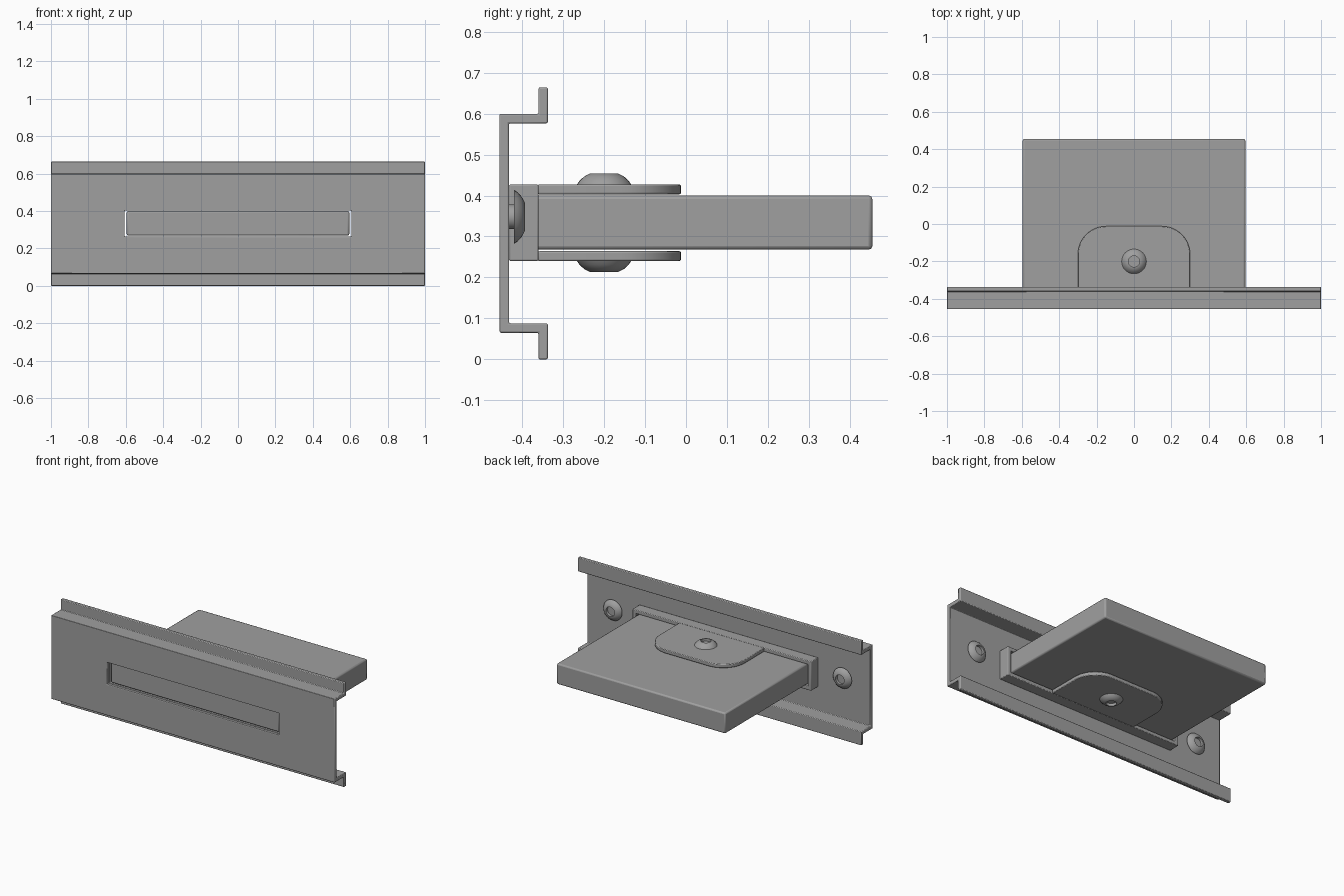
import bpy, bmesh, math
from mathutils import Matrix, Vector

cube = bpy.data.objects.get("Cube")
if cube:
    bpy.data.objects.remove(cube, do_unlink=True)

GREY = (0.35, 0.35, 0.35, 1.0)
steel = bpy.data.materials.new("satin grey")
steel.use_nodes = True
steel.diffuse_color = GREY
steel.node_tree.nodes["Principled BSDF"].inputs["Base Color"].default_value = GREY


def finish(name, bm):
    bmesh.ops.recalc_face_normals(bm, faces=bm.faces)
    mesh = bpy.data.meshes.new(name)
    bm.to_mesh(mesh)
    bm.free()
    obj = bpy.data.objects.new(name, mesh)
    bpy.context.collection.objects.link(obj)
    mesh.materials.append(steel)
    return obj


def prism(name, points, direction):
    """Extrude a closed outline of 3D points along a direction."""
    bm = bmesh.new()
    face = bm.faces.new([bm.verts.new(p) for p in points])
    ext = bmesh.ops.extrude_face_region(bm, geom=[face])
    verts = [v for v in ext["geom"] if isinstance(v, bmesh.types.BMVert)]
    bmesh.ops.translate(bm, verts=verts, vec=direction)
    return finish(name, bm)


def box(name, half_x, y0, y1, z0, z1):
    outline = [(-half_x, y0, z0), (half_x, y0, z0), (half_x, y1, z0), (-half_x, y1, z0)]
    return prism(name, outline, (0, 0, z1 - z0))


def activate(obj):
    bpy.ops.object.select_all(action='DESELECT')
    obj.select_set(True)
    bpy.context.view_layer.objects.active = obj


def cut(obj, cutter):
    mod = obj.modifiers.new("opening", 'BOOLEAN')
    mod.operation = 'DIFFERENCE'
    mod.solver = 'EXACT'
    mod.object = cutter
    activate(obj)
    bpy.ops.object.modifier_apply(modifier=mod.name)


def soften(obj, width, segments=2):
    mod = obj.modifiers.new("soft edges", 'BEVEL')
    mod.width = width
    mod.segments = segments
    mod.limit_method = 'ANGLE'
    mod.angle_limit = math.radians(40)
    activate(obj)
    bpy.ops.object.shade_smooth_by_angle(angle=math.radians(35))


# Hat-section rail: half profile mirrored about its mid height
MID = 0.332
lower = [(-0.455, 0.065), (-0.36, 0.065), (-0.36, 0), (-0.337, 0),
         (-0.337, 0.088), (-0.432, 0.088)]
outer, inner = lower[:5], lower[5:]
profile = lower + [(y, 2 * MID - z) for y, z in reversed(lower)]
rail = prism("rail", [(-1, y, z) for y, z in profile], (2, 0, 0))

# Collar around the plate, sharing the rail's slot
collar = box("collar", 0.63, -0.432, -0.36, 0.24, 0.427)
cutter = box("slot_cutter", 0.606, -0.6, -0.2, 0.263, 0.403)
cutter.hide_render = True
for part in (rail, collar):
    cut(part, cutter)
    soften(part, 0.004)
bpy.data.objects.remove(cutter, do_unlink=True)

# Sliding plate
plate = box("plate", 0.595, -0.432, 0.455, 0.268, 0.40)
soften(plate, 0.009)

# Rounded clamp tabs above and below the plate
R, HALF, Y_END = 0.15, 0.30, -0.012
arc = [(HALF - R + R * math.cos(a), Y_END - R + R * math.sin(a))
       for a in (math.radians(90 * i / 12) for i in range(13))]
tab_outline = ([(HALF, -0.362)] + arc + [(-x, y) for x, y in reversed(arc)]
               + [(-HALF, -0.362)])
for name, z in (("upper_tab", 0.403), ("lower_tab", 0.24)):
    tab = prism(name, [(x, y, z) for x, y in tab_outline], (0, 0, 0.024))
    soften(tab, 0.004)


# Button-head screws with a round socket and short shank
def screw(name, location, direction):
    outline = [(0, -0.02), (0.03, -0.02), (0.03, 0), (0.066, 0), (0.06, 0.009),
               (0.049, 0.019), (0.034, 0.027), (0.03, 0.027), (0.03, 0.01), (0, 0.01)]
    bm = bmesh.new()
    verts = [bm.verts.new((r, 0, z)) for r, z in outline]
    edges = [bm.edges.new(pair) for pair in zip(verts, verts[1:])]
    bmesh.ops.spin(bm, geom=verts + edges, cent=(0, 0, 0), axis=(0, 0, 1),
                   angle=2 * math.pi, steps=32)
    bmesh.ops.remove_doubles(bm, verts=bm.verts, dist=0.0001)
    turn = Vector((0, 0, 1)).rotation_difference(Vector(direction))
    bm.transform(Matrix.Translation(location) @ turn.to_matrix().to_4x4())
    activate(finish(name, bm))
    bpy.ops.object.shade_smooth_by_angle(angle=math.radians(35))


screw("upper_tab_screw", (0, -0.2, 0.427), (0, 0, 1))
screw("lower_tab_screw", (0, -0.2, 0.24), (0, 0, -1))
for side, x in (("left", 0.81), ("right", -0.81)):
    screw(side + "_rail_screw", (x, -0.42, 0.348), (0, 1, 0))
